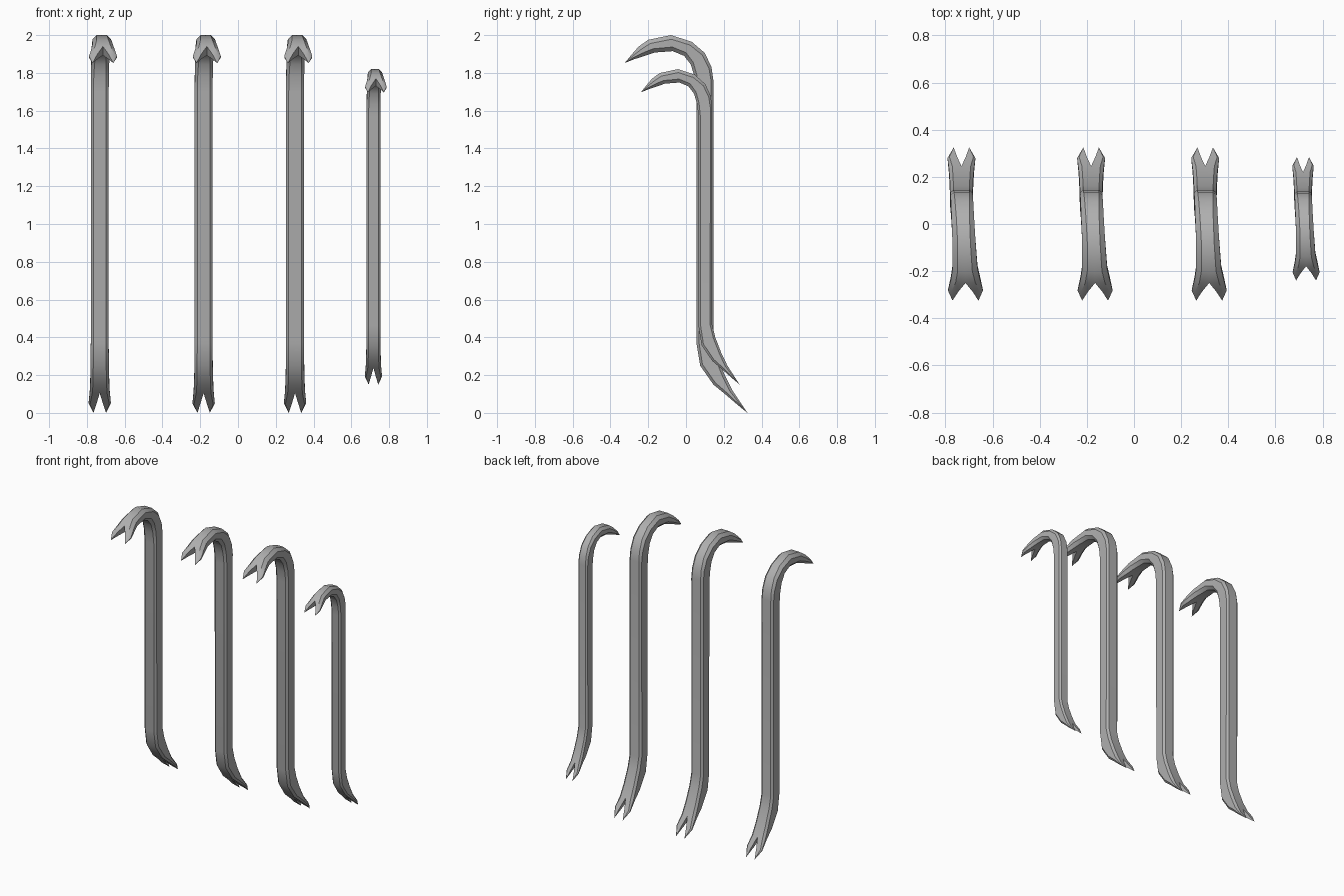
import bpy
import bmesh
from mathutils import Vector

cube = bpy.data.objects.get("Cube")
if cube:
    bpy.data.objects.remove(cube, do_unlink=True)

steel = bpy.data.materials.new("grey_steel")
steel.use_nodes = True
STEEL = (0.43, 0.43, 0.43, 1)
steel.diffuse_color = STEEL
bsdf = steel.node_tree.nodes["Principled BSDF"]
bsdf.inputs["Base Color"].default_value = STEEL
bsdf.inputs["Roughness"].default_value = 0.6

# Stations along the bar, foot claw to hook claw:
# inner side y, z; outer side y, z; half width; sideways drift; chamfer
STATIONS = [
    (0.20, 0.105, 0.245, 0.12, 0.053, 0, 0.014),
    (0.145, 0.15, 0.205, 0.20, 0.05, 0, 0.014),
    (0.075, 0.25, 0.165, 0.30, 0.048, 0, 0.014),
    (0.055, 0.37, 0.145, 0.38, 0.0475, 0, 0.014),
    (0.055, 1.70, 0.145, 1.76, 0.0475, 0, 0.014),
    (0.045, 1.78, 0.135, 1.83, 0.0475, 0.001, 0.015),
    (0.025, 1.845, 0.10, 1.905, 0.0475, 0.003, 0.017),
    (-0.01, 1.89, 0.03, 1.965, 0.048, 0.006, 0.02),
    (-0.07, 1.915, -0.08, 2.0, 0.049, 0.011, 0.022),
    (-0.165, 1.908, -0.20, 1.975, 0.053, 0.015, 0.022),
    (-0.21, 1.893, -0.25, 1.94, 0.062, 0.017, 0.02),
]
# Claw ends: shoulder station, then tip y, z and half spacing of the tips
FOOT_CLAW = ((0.27, 0.045, 0.285, 0.06, 0.059, 0, 0.008), (0.325, 0.0, 0.033))
HOOK_CLAW = ((-0.275, 1.872, -0.287, 1.898, 0.074, 0.017, 0.014),
             (-0.325, 1.852, 0.055))


def half_section(station, side, mid=0.0):
    """Six points of half a chamfered rectangle, inner middle to outer middle."""
    iy, iz, oy, oz, width, drift, chamfer = station
    inner, outer = Vector((0, iy, iz)), Vector((0, oy, oz))
    cut = min(chamfer / (outer - inner).length, 0.35)
    across = [(mid, 0), (width - chamfer, 0), (width, cut),
              (width, 1 - cut), (width - chamfer, 1), (mid, 1)]
    return [inner.lerp(outer, t) + Vector((drift + side * x, 0, 0))
            for x, t in across]


def bridge(bm, a, b, closed):
    n = len(a)
    for i in range(n if closed else n - 1):
        j = (i + 1) % n
        bm.faces.new((a[i], a[j], b[j], b[i]))


def add_claw(bm, ring, claw):
    """Split the end ring into two pointed prongs with a V notch between."""
    shoulder, (ty, tz, spread) = claw
    halves = {1: ring[:6], -1: [ring[0]] + ring[:4:-1]}
    for side, root in halves.items():
        points = half_section(shoulder, side, spread * 0.55)
        prong = [bm.verts.new(p) for p in points]
        bridge(bm, root, prong, True)
        tip = bm.verts.new((shoulder[5] + side * spread, ty, tz))
        for i in range(6):
            bm.faces.new((prong[i], prong[(i + 1) % 6], tip))


def make_crowbar(name, x, scale=(1, 1, 1), offset=(0, 0)):
    bm = bmesh.new()
    rings = []
    for station in STATIONS:
        right = half_section(station, 1)
        left = half_section(station, -1)
        rings.append([bm.verts.new(p) for p in right + left[4:0:-1]])
    for a, b in zip(rings, rings[1:]):
        bridge(bm, a, b, True)
    add_claw(bm, rings[0], FOOT_CLAW)
    add_claw(bm, rings[-1], HOOK_CLAW)
    for v in bm.verts:
        v.co = Vector((v.co.x * scale[0] + x,
                       v.co.y * scale[1] + offset[0],
                       v.co.z * scale[2] + offset[1]))
    bmesh.ops.recalc_face_normals(bm, faces=bm.faces)
    mesh = bpy.data.meshes.new(name)
    bm.to_mesh(mesh)
    bm.free()
    mesh.materials.append(steel)
    obj = bpy.data.objects.new(name, mesh)
    bpy.context.collection.objects.link(obj)
    return obj


# Three full size bars and one smaller bar
bars = [make_crowbar(f"crowbar_{label}", x) for label, x in
        (("right", -0.732), ("middle", -0.182), ("left", 0.302))]
bars.append(make_crowbar("small_crowbar", 0.717, (0.77, 0.805, 0.835),
                         (0.022, 0.15)))

# Smooth the bends, keep the long chamfer edges crisp
bpy.ops.object.select_all(action='DESELECT')
for bar in bars:
    bar.select_set(True)
bpy.context.view_layer.objects.active = bars[0]
bpy.ops.object.shade_smooth_by_angle(angle=0.6)
